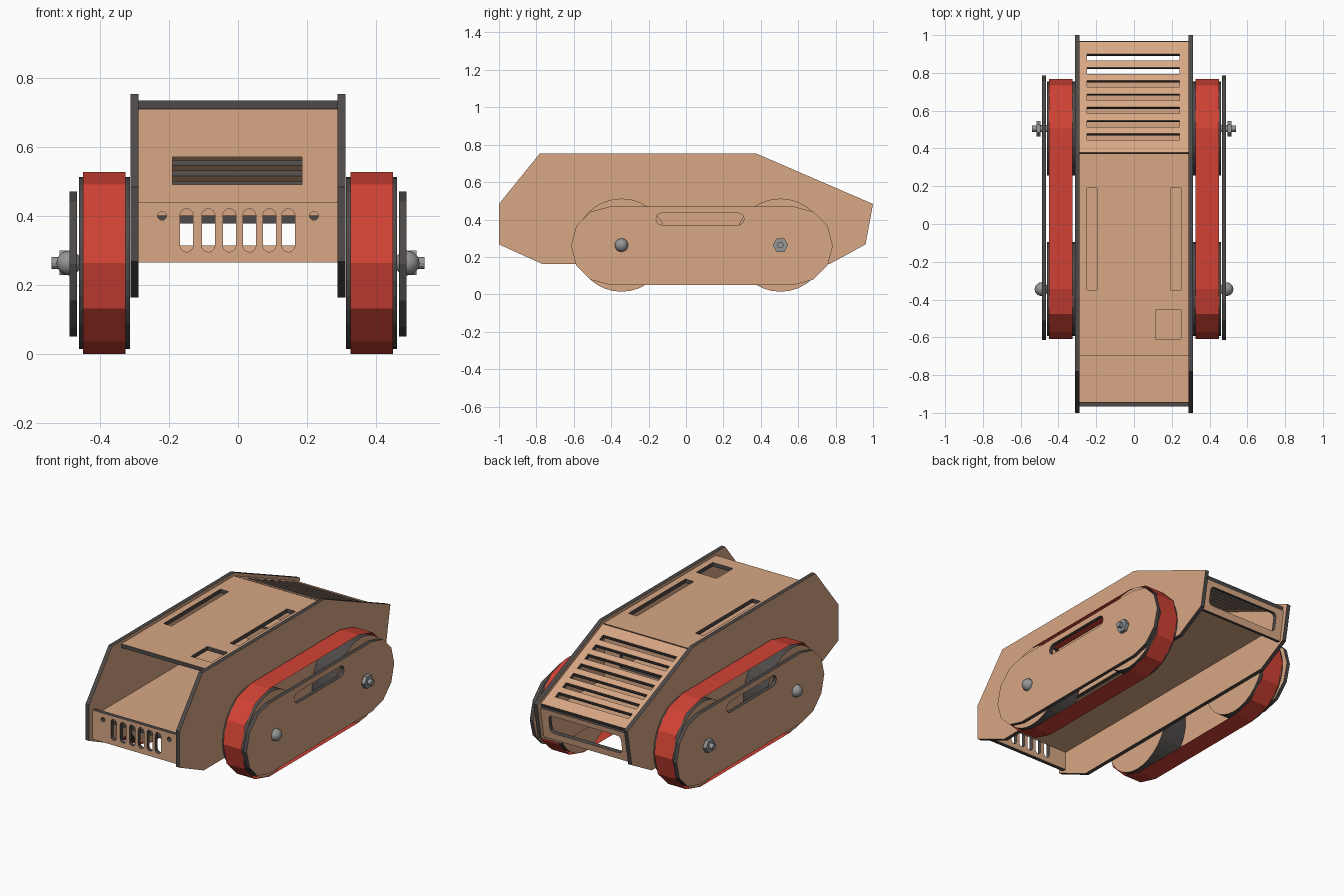
import bpy, bmesh, math
from mathutils import Matrix, Vector

if "Cube" in bpy.data.objects:
    bpy.data.objects.remove(bpy.data.objects["Cube"])


def material(name, col):
    m = bpy.data.materials.new(name)
    m.diffuse_color = (*col, 1)
    m.use_nodes = True
    m.node_tree.nodes["Principled BSDF"].inputs["Base Color"].default_value = m.diffuse_color
    return m


WOOD = material("plywood", (0.69, 0.39, 0.235))
EDGE = material("burnt_edge", (0.075, 0.068, 0.065))
RED = material("red_rubber", (0.64, 0.055, 0.035))
METAL = material("steel", (0.30, 0.31, 0.31))
T = 0.024                                   # plywood thickness
X, Y, Z = Vector((1, 0, 0)), Vector((0, 1, 0)), Vector((0, 0, 1))


def link(name, mesh):
    ob = bpy.data.objects.new(name, mesh)
    bpy.context.collection.objects.link(ob)
    return ob


def rect(x0, x1, y0, y1):
    return [(x0, y0), (x1, y0), (x1, y1), (x0, y1)]


def rounded(x0, x1, y0, y1, r, n=4):
    pts = []
    for k, (cx, cy) in enumerate([(x1 - r, y1 - r), (x0 + r, y1 - r),
                                  (x0 + r, y0 + r), (x1 - r, y0 + r)]):
        for i in range(n + 1):
            a = math.pi / 2 * (k + i / n)
            p = (cx + r * math.cos(a), cy + r * math.sin(a))
            if not pts or (Vector(p) - Vector(pts[-1])).length > 1e-4:
                pts.append(p)
    if (Vector(pts[0]) - Vector(pts[-1])).length < 1e-4:
        pts.pop()
    return pts


def stadium(y0, y1, zc, r, n):
    pts = []
    for c, start in ((y1, -math.pi / 2), (y0, math.pi / 2)):
        for i in range(n + 1):
            a = start + math.pi * i / n
            pts.append((c + r * math.cos(a), zc + r * math.sin(a)))
    return pts


def panel(name, loops, u, v, origin, t=T):
    """Flat cut sheet: first loop is the outline, the rest are holes."""
    cu = bpy.data.curves.new(name, 'CURVE')
    cu.dimensions, cu.fill_mode, cu.extrude = '2D', 'BOTH', t / 2
    for loop in loops:
        sp = cu.splines.new('POLY')
        sp.points.add(len(loop) - 1)
        for p, q in zip(sp.points, loop):
            p.co = (q[0], q[1], 0, 1)
        sp.use_cyclic_u = True
    tmp = link(name + "_curve", cu)
    bpy.context.view_layer.update()
    dg = bpy.context.evaluated_depsgraph_get()
    mesh = bpy.data.meshes.new_from_object(tmp.evaluated_get(dg))
    bpy.data.objects.remove(tmp)
    bpy.data.curves.remove(cu)
    mesh.name = name
    mesh.materials.clear()
    mesh.materials.append(WOOD)
    mesh.materials.append(EDGE)
    bm = bmesh.new()
    bm.from_mesh(mesh)
    bmesh.ops.remove_doubles(bm, verts=bm.verts, dist=1e-5)
    bmesh.ops.recalc_face_normals(bm, faces=bm.faces)
    for f in bm.faces:                       # cut edges are burnt dark
        f.material_index = 0 if abs(f.normal.z) > 0.5 else 1
        f.smooth = False
    n = u.cross(v)
    m = Matrix((u, v, n)).transposed().to_4x4()
    bm.transform(Matrix.Translation(origin) @ m)
    bm.to_mesh(mesh)
    bm.free()
    return link(name, mesh)


def rod(name, x0, x1, y, z, r, n, mat):
    """Cylinder lying along x."""
    bpy.ops.mesh.primitive_cylinder_add(vertices=n, radius=r, depth=abs(x1 - x0),
                                        location=((x0 + x1) / 2, y, z),
                                        rotation=(0, math.pi / 2, 0))
    ob = bpy.context.object
    ob.name = name
    ob.data.materials.append(mat)
    return ob


# Hull: roof, floor, front grille, inner wall
W = 0.288
panel("roof", [rect(-W, W, -0.695, 0.372), rect(-0.25, -0.195, -0.35, 0.19),
               rect(0.192, 0.25, -0.35, 0.19), rect(0.115, 0.25, -0.61, -0.455)],
      X, Y, Vector((0, 0, 0.722)))
panel("floor", [rect(-W, W, -0.943, 0.78)], X, Y, Vector((0, 0, 0.389)))
grille = [rounded(x - 0.019, x + 0.019, 0.295, 0.42, 0.019)
          for x in (-0.149, -0.086, -0.025, 0.033, 0.091, 0.146)]
pins = [rounded(x - 0.013, x + 0.013, 0.387, 0.413, 0.013, 3) for x in (-0.22, 0.22)]
panel("front_grille", [rect(-W, W, 0.265, 0.44)] + grille + pins, X, Z,
      Vector((0, -0.955, 0)))
panel("inner_wall", [rect(-W, W, 0.401, 0.709), rect(-0.19, 0.185, 0.49, 0.57)], X, Z,
      Vector((0, 0.35, 0)))

# Sloping louvre panel at the back
a, b = Vector((0, 0.378, 0.732)), Vector((0, 0.965, 0.478))
v = (b - a).normalized()
slots = []
for i in range(7):
    c = (0.461 + 0.0702 * i - a.y) / v.y
    slots.append(rect(-0.25, 0.24, c - 0.019, c + 0.019))
panel("rear_louvre", [rect(-W, W, 0, (b - a).length)] + slots, X, v,
      a - X.cross(v) * T / 2)

# Rear frame with a rounded opening
a, b = Vector((0, 0.925, 0.27)), Vector((0, 0.957, 0.455))
panel("rear_frame", [rect(-W, W, 0, (b - a).length),
                     rounded(-0.24, 0.24, 0.042, 0.155, 0.025)], X, (b - a).normalized(), a)

# Both sides: hull side, wheels, track, cover plate and bolts
SIDE = [(-1, 0.267), (-0.77, 0.163), (0.77, 0.163), (0.96, 0.267),
        (1, 0.483), (0.375, 0.753), (-0.782, 0.753), (-1, 0.483)]
YF, YR, ZC = -0.345, 0.505, 0.263
for s, tag in ((1, "right"), (-1, "left")):
    panel("hull_side_" + tag, [SIDE], Y, Z, Vector((s * 0.3, 0, 0)))
    for y, end in ((YF, "front"), (YR, "rear")):
        w = rod(f"wheel_{end}_{tag}", s * 0.313, s * 0.461, y, ZC, 0.249, 32, EDGE)
        w.data.materials.append(WOOD)
        for f in w.data.polygons:            # wooden disc faces
            f.material_index = 1 if abs(f.normal.z) > 0.5 else 0
        rod(f"axle_{end}_{tag}", s * 0.45, s * 0.495, y, ZC, 0.018, 12, METAL)

    # thin rubber band round the two wheels
    bm = bmesh.new()
    rings = [[bm.verts.new((s * x, p[0], p[1])) for p in stadium(YF, YR, ZC, ZC, 6)]
             for x in (0.326, 0.449)]
    n = len(rings[0])
    for i in range(n):
        j = (i + 1) % n
        q = [rings[0][i], rings[0][j], rings[1][j], rings[1][i]]
        f = bm.faces.new(q)
        f.normal_update()
        mid = f.calc_center_median() - Vector((s * 0.39, 0.08, ZC))
        if f.normal.dot(mid) < 0:
            f.normal_flip()
    mesh = bpy.data.meshes.new("track_band_" + tag)
    bm.to_mesh(mesh)
    bm.free()
    mesh.materials.append(RED)
    link("track_band_" + tag, mesh)

    panel("cover_plate_" + tag, [stadium(-0.405, 0.575, 0.26, 0.21, 6),
                                 rounded(-0.16, 0.31, 0.37, 0.435, 0.0325, 3)],
          Y, Z, Vector((s * 0.477, 0, 0)), 0.022)

    # rear hex nut and thread end, front domed bolt head
    rod("nut_" + tag, s * 0.494, s * 0.517, YR, ZC, 0.041, 6, METAL)
    rod("bolt_end_" + tag, s * 0.485, s * 0.541, YR, ZC, 0.017, 12, METAL)
    bpy.ops.mesh.primitive_uv_sphere_add(segments=16, ring_count=10, radius=0.036,
                                         location=(s * 0.49, YF, ZC),
                                         rotation=(0, math.pi / 2, 0))
    dome = bpy.context.object
    dome.name = "bolt_head_" + tag
    dome.data.materials.append(METAL)
    bpy.ops.object.shade_smooth_by_angle()
